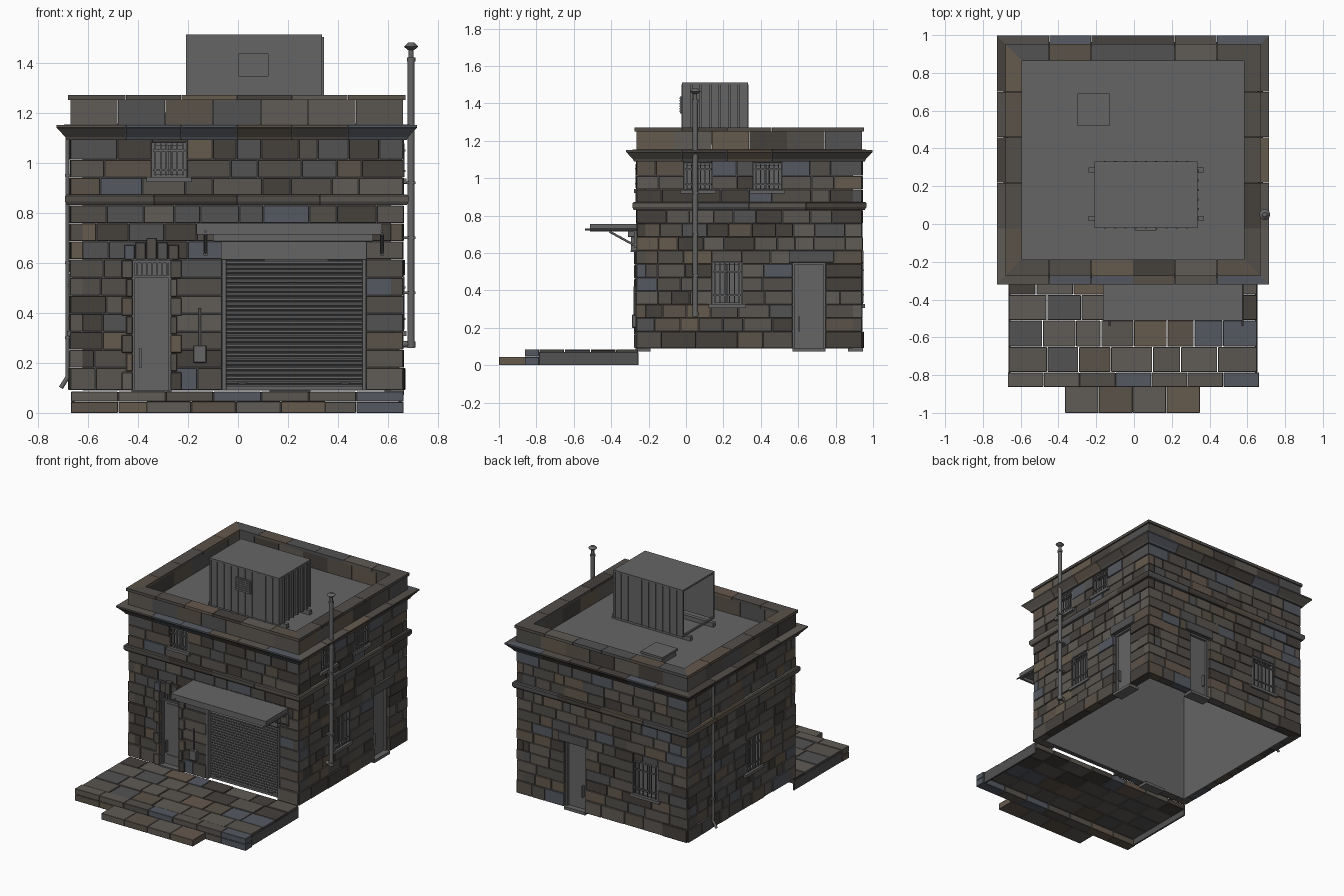
import bpy, bmesh, math, random
from mathutils import Vector, Matrix

if "Cube" in bpy.data.objects:
    bpy.data.objects.remove(bpy.data.objects["Cube"])

random.seed(7)
X0, X1, Y0, Y1 = -0.67, 0.66, -0.265, 0.942

# Colours: 0 is metal grey, the rest are stone tones
COLS = [(.13, .13, .13), (.10, .09, .08), (.085, .077, .068), (.13, .10, .075), (.09, .10, .12),
        (.06, .052, .046), (.115, .105, .092), (.105, .085, .065), (.085, .085, .085)]
MATS = []
for i, c in enumerate(COLS):
    m = bpy.data.materials.new("grey" if i == 0 else "stone_%d" % i)
    m.diffuse_color = (*c, 1)
    m.use_nodes = True
    m.node_tree.nodes["Principled BSDF"].inputs["Base Color"].default_value = m.diffuse_color
    MATS.append(m)


def stone():
    return random.choice([1, 1, 2, 2, 2, 3, 4, 5, 5, 6, 6, 7, 8, 8])


def prism(bm, a, b, mat=0):
    va, vb = [bm.verts.new(p) for p in a], [bm.verts.new(p) for p in b]
    n = len(a)
    fs = [bm.faces.new(va[::-1]), bm.faces.new(vb)]
    fs += [bm.faces.new((va[i], va[(i + 1) % n], vb[(i + 1) % n], vb[i])) for i in range(n)]
    for f in fs:
        f.material_index = mat


def finish(name, bm, bevel=0, smooth=False):
    bmesh.ops.recalc_face_normals(bm, faces=bm.faces)
    me = bpy.data.meshes.new(name)
    bm.to_mesh(me)
    bm.free()
    for m in MATS:
        me.materials.append(m)
    ob = bpy.data.objects.new(name, me)
    bpy.context.collection.objects.link(ob)
    if bevel:
        mod = ob.modifiers.new("bevel", 'BEVEL')
        mod.width, mod.segments = bevel, 1
    if smooth:
        bpy.context.view_layer.objects.active = ob
        ob.select_set(True)
        bpy.ops.object.shade_smooth_by_angle(angle=math.radians(40))
        ob.select_set(False)
    return ob


def boxes(name, items, bevel=0):
    bm = bmesh.new()
    for x0, x1, y0, y1, z0, z1, *m in items:
        lo, hi = ([(x0, y0, z), (x1, y0, z), (x1, y1, z), (x0, y1, z)] for z in (z0, z1))
        prism(bm, lo, hi, m[0] if m else 0)
    return finish(name, bm, bevel)


def tubes(name, segs):
    """segs: (start, end, radius, end radius)"""
    bm = bmesh.new()
    for a, b, r, r2 in segs:
        a, b = Vector(a), Vector(b)
        rot = (b - a).to_track_quat('Z', 'Y').to_matrix().to_4x4()
        bmesh.ops.create_cone(bm, cap_ends=True, segments=12, radius1=r, radius2=r2,
                              depth=(b - a).length, matrix=Matrix.Translation((a + b) / 2) @ rot)
    return finish(name, bm, smooth=True)


# Wall space: u runs along the wall, d points outwards
def P(w, u, d, z):
    return {'front': (u, Y0 - d, z), 'back': (u, Y1 + d, z),
            'right': (X1 + d, u, z), 'left': (X0 - d, u, z)}[w]


def span(w):
    return (X0, X1) if w in ('front', 'back') else (Y0, Y1)


def W(w, u0, u1, d0, d1, z0, z1, m=0):
    a, b = P(w, u0, d0, z0), P(w, u1, d1, z1)
    return (min(a[0], b[0]), max(a[0], b[0]), min(a[1], b[1]), max(a[1], b[1]), z0, z1, m)


WINDOWS = [('front', -.345, -.205, .94, 1.08), ('right', -.01, .14, .935, 1.08),
           ('right', .36, .51, .935, 1.08), ('right', .14, .30, .325, .55),
           ('left', .12, .29, .325, .56), ('back', -.44, -.25, .325, .56)]
DOORS = [('front', -.425, -.265, .09, .612), ('right', .57, .745, .09, .55), ('back', .125, .29, .09, .55)]
ROLLER = ('front', -.062, .51, .09, .69)
HOLES = WINDOWS + DOORS + [ROLLER]
COURSES = [.09, .18] + [.18 + .0722 * i for i in range(1, 10)] + [.868, .94, 1.012, 1.095]

# Stone walls laid in courses around the openings
for w in ('front', 'right', 'back', 'left'):
    items = []
    for ci, (z0, z1) in enumerate(zip(COURSES, COURSES[1:])):
        hs = [h for h in HOLES if h[0] == w and h[3] < z1 - .005 and h[4] > z0 + .005]
        cuts = sorted(set(span(w)) | {u for h in hs for u in h[1:3]})
        for a, b in zip(cuts, cuts[1:]):
            parts = [(z0, z1)]
            for h in hs:
                if h[1] <= a + 1e-4 and h[2] >= b - 1e-4:
                    parts = [p for p in ((z0, h[3]), (h[4], z1)) if p[1] - p[0] > .006]
            n = max(1, round((b - a) / random.uniform(.11, .16)))
            e = [a] + [a + (b - a) * (i + random.uniform(-.25, .25)) / n for i in range(1, n)] + [b]
            for u0, u1 in zip(e, e[1:]):
                for p0, p1 in parts:
                    d = random.uniform(-.003, .004) + (.005 if ci == 0 else 0)
                    items.append(W(w, u0 + .001, u1 - .001, -.05, d, p0 + .001, p1 - .001, stone()))
    boxes(w + "_wall_stones", items, .002)

# Inner lining, open underneath, and flat roof
boxes("wall_lining", [W(w, span(w)[0] + .05, span(w)[1] - .05, -.056, -.049, .09, 1.14)
                      for w in ('front', 'right', 'back', 'left')])
boxes("roof_deck", [(X0 + .04, X1 - .04, Y0 + .04, Y1 - .04, 1.12, 1.15)])


# Mitred stone rings around the building
def ring(name, prof, step):
    bm = bmesh.new()
    for w in ('front', 'right', 'back', 'left'):
        a, b = span(w)
        n = round((b - a) / step)
        for i in range(n):
            loops = []
            for k in (i, i + 1):
                u, s = a + (b - a) * k / n, (-1 if k == 0 else 1 if k == n else 0)
                g = 0 if s else (.001 if k == i else -.001)
                loops.append([P(w, u + g + s * o, o, z) for o, z in prof])
            prism(bm, *loops, stone())
    return finish(name, bm)


ring("string_course", [(-.04, .83), (.014, .83), (.022, .845), (.022, .866), (.016, .872), (-.04, .872)], .3)
ring("cornice", [(-.05, 1.09), (.014, 1.09), (.02, 1.102), (.05, 1.135), (.056, 1.14), (.056, 1.15),
                 (-.05, 1.156)], .24)
ring("parapet", [(-.075, 1.145), (0, 1.145), (0, 1.25), (-.075, 1.25)], .2)
ring("parapet_coping", [(-.078, 1.25), (.01, 1.25), (.01, 1.27), (-.078, 1.27)], .22)

# Barred windows with sills
for i, (w, a, b, z0, z1) in enumerate(WINDOWS):
    f = .012
    it = [W(w, a, b, -.048, -.04, z0, z1), W(w, a, a + f, -.045, -.005, z0, z1),
          W(w, b - f, b, -.045, -.005, z0, z1), W(w, a, b, -.045, -.005, z1 - f, z1),
          W(w, a, b, -.045, -.005, z0, z0 + f), W(w, a - .02, b + .02, -.045, .014, z0 - .018, z0 + .002),
          W(w, (a + b) / 2 - .005, (a + b) / 2 + .005, -.042, -.03, z0, z1)]
    n = 6
    for k in range(n):
        u = a + .015 + (b - a - .03) * k / (n - 1)
        it.append(W(w, u - .003, u + .003, 0, .006, z0 + .008, z1 - .004))
    for t in (.22, .78):
        z = z0 + (z1 - z0) * t
        it.append(W(w, a + .005, b - .005, .002, .009, z - .004, z + .004))
    boxes("%s_window_%d" % (w, i), it)

# Doors with frame, panel, handle and threshold
for w, a, b, z0, z1 in DOORS:
    f = .012
    it = [W(w, a, b, -.048, -.036, z0, z1), W(w, a, a + f, -.045, -.02, z0, z1),
          W(w, b - f, b, -.045, -.02, z0, z1), W(w, a, b, -.045, -.02, z1 - f, z1),
          W(w, a, b, -.075, .004, .072, .092),
          W(w, a + .032, a + .04, -.036, -.015, z0 + .09, z0 + .17)]
    if w == 'front':
        it += [W(w, a, b, -.045, -.022, .54, .55)]
        it += [W(w, a + .02 + .02 * k, a + .026 + .02 * k, -.04, -.024, .55, .605) for k in range(7)]
        it += [W(w, a + .035, b - .035, -.036, -.031, *zz) for zz in ((.29, .52), (.12, .16))]
    else:
        boxes(w + "_door_lintel", [W(w, a - .02, b + .045, -.05, .008, .55, .612, 8)], .002)
    boxes(w + "_door", it)

# Front door surround: quoins and voussoirs
it = []
for k in range(7):
    z, e = .09 + k * .0745, (.04 if k % 2 == 0 else .022)
    it += [W('front', -.425 - e, -.42, -.05, .012, z + .001, z + .073, stone()),
           W('front', -.27, -.265 + e, -.05, .012, z + .001, z + .073, stone())]
for k in range(5):
    u = -.455 + k * .044
    top = (.672, .682, .70, .682, .672)[k]
    it.append(W('front', u + .001, u + .043, -.05, .028 if k == 2 else .018, .613, top, stone()))
boxes("front_door_surround", it, .003)

# Roller shutter: slatted curtain, guides, housing and lift bar
bm = bmesh.new()
prof, n = [(-.05, .095)], 28
for k in range(n):
    z, h = .095 + k * .0184, .0184
    prof += [(-.034, z), (-.028, z + h * .3), (-.028, z + h * .7), (-.034, z + h * .95)]
prof.append((-.05, prof[-1][1]))
prism(bm, [P('front', -.055, d, z) for d, z in prof], [P('front', .505, d, z) for d, z in prof])
finish("roller_shutter", bm)
w = 'front'
boxes("shutter_frame", [W(w, -.062, -.046, -.05, .004, .09, .62), W(w, .496, .51, -.05, .004, .09, .62),
                        W(w, -.068, .515, -.05, .03, .612, .69), W(w, -.10, .54, -.04, .045, .686, .716),
                        W(w, .105, .36, -.04, .033, .605, .613), W(w, -.05, .5, -.04, -.022, .09, .108),
                        W(w, .0, .035, -.03, -.012, .115, .122), W(w, .41, .445, -.03, -.012, .115, .122)], .001)

# Awning with struts
boxes("awning", [(-.165, .575, -.512, Y0, .735, .756), (-.165, .575, -.512, -.497, .714, .756),
                 (-.165, -.15, -.512, Y0, .715, .75), (.56, .575, -.512, Y0, .715, .75)])
segs = []
for x in (-.13, .575):
    segs += [((x, -.41, .715), (x, Y0 + .01, .63), .006, .006), ((x, -.54, .725), (x, Y0, .725), .005, .005)]
tubes("awning_struts", segs)
boxes("strut_plates", [(x - .008, x + .008, Y0 - .012, Y0 + .01, .63, .715) for x in (-.13, .575)])

# Meter box with conduit
boxes("meter_box", [W(w, -.178, -.126, -.01, .025, .2, .27)], .003)
tubes("meter_conduit", [(P(w, -.152, .012, .27), P(w, -.152, .012, .42), .005, .005)])

# Flue on the right and downspout on the left
x, y = .692, .05
tubes("flue_pipe", [((x, y, .26), (x, y, 1.42), .014, .014), ((x, y, 1.40), (x, y, 1.46), .010, .010),
                    ((x, y, .262), (x, y, .285), .018, .018), ((x, y, .275), (X1 - .02, y, .275), .013, .013),
                    ((x, y, 1.405), (x, y, 1.42), .017, .017), ((x, y, 1.45), (x, y, 1.464), .012, .029),
                    ((x, y, 1.464), (x, y, 1.48), .029, .012)])
boxes("flue_brackets", [(X1 - .01, x + .018, y - .018, y + .018, z - .005, z + .005) for z in (.48, .70, .92)])
x, y = -.682, .67
tubes("downspout", [((x, y, .135), (x, y, 1.11), .008, .008), ((x + .002, y, .145), (-.708, y, .10), .009, .009)])
boxes("downspout_clips", [(x - .01, X0 + .01, y - .012, y + .012, z - .005, z + .005) for z in (.3, .6, .95)])

# Rooftop plant housing, open on its left end, on two skids
a, b, c, d, lo, hi = -.208, .335, -.022, .332, 1.18, 1.512
it = [(a, b, c, d, hi - .012, hi), (a, b, c + .004, c + .012, lo, hi), (a, b, d - .012, d - .004, lo, hi),
      (b - .012, b - .004, c + .004, d - .004, lo, hi)]
it += [(p, p + .014, q, q + .014, lo, hi) for p in (a, b - .014) for q in (c, d - .014)]
it += [(a, a + .012, c, d, lo, lo + .014)]
for k in range(1, 10):
    u = a + (b - a) * k / 10
    it += [(u - .006, u + .006, c - .001, c + .008, lo, hi - .01), (u - .006, u + .006, d - .008, d + .001, lo, hi - .01)]
for k in range(1, 7):
    u = c + (d - c) * k / 7
    it.append((b - .008, b + .008, u - .006, u + .006, lo, hi - .01))
boxes("plant_housing", it)
boxes("plant_vent", [(.002, .122, c - .010, c + .006, 1.345, 1.437)] +
      [(.008, .116, c - .014, c - .008, 1.353 + .014 * k, 1.361 + .014 * k) for k in range(6)])
boxes("plant_skids", [(-.242, .368, q - .013, q + .013, 1.15, lo) for q in (.03, .285)])
boxes("roof_hatch", [(-.292, -.138, .528, .682, 1.15, 1.19), (-.30, -.13, .52, .69, 1.185, 1.2)])

# Paved porch: tiles, edging and step
it = []
for r, (y0, y1) in enumerate(((-.785, -.65), (-.65, -.51), (-.51, -.375), (-.375, -.255))):
    n = 7 + r % 2
    e = [-.665] + [-.665 + 1.318 * (k + random.uniform(-.2, .2)) / n for k in range(1, n)] + [.653]
    it += [(p + .002, q - .002, y0 + .002, y1 - .002, .045, .083 + random.uniform(-.002, .002), stone())
           for p, q in zip(e, e[1:])]
boxes("porch_tiles", it, .002)
it = [(-.668 + .1903 * k, -.668 + .1903 * (k + 1) - .002, -.862, -.786, z0, z1, stone())
      for k in range(7) for z0, z1 in ((.0, .044), (.046, .085))]
it += [(p, p + .012, -.786, -.255, 0, .07, 8) for p in (-.665, .641)]
boxes("porch_edging", it, .002)
boxes("front_step", [(-.365 + .179 * k, -.365 + .179 * (k + 1) - .002, -1.0, -.86, 0, .045, stone())
                     for k in range(4)], .002)
